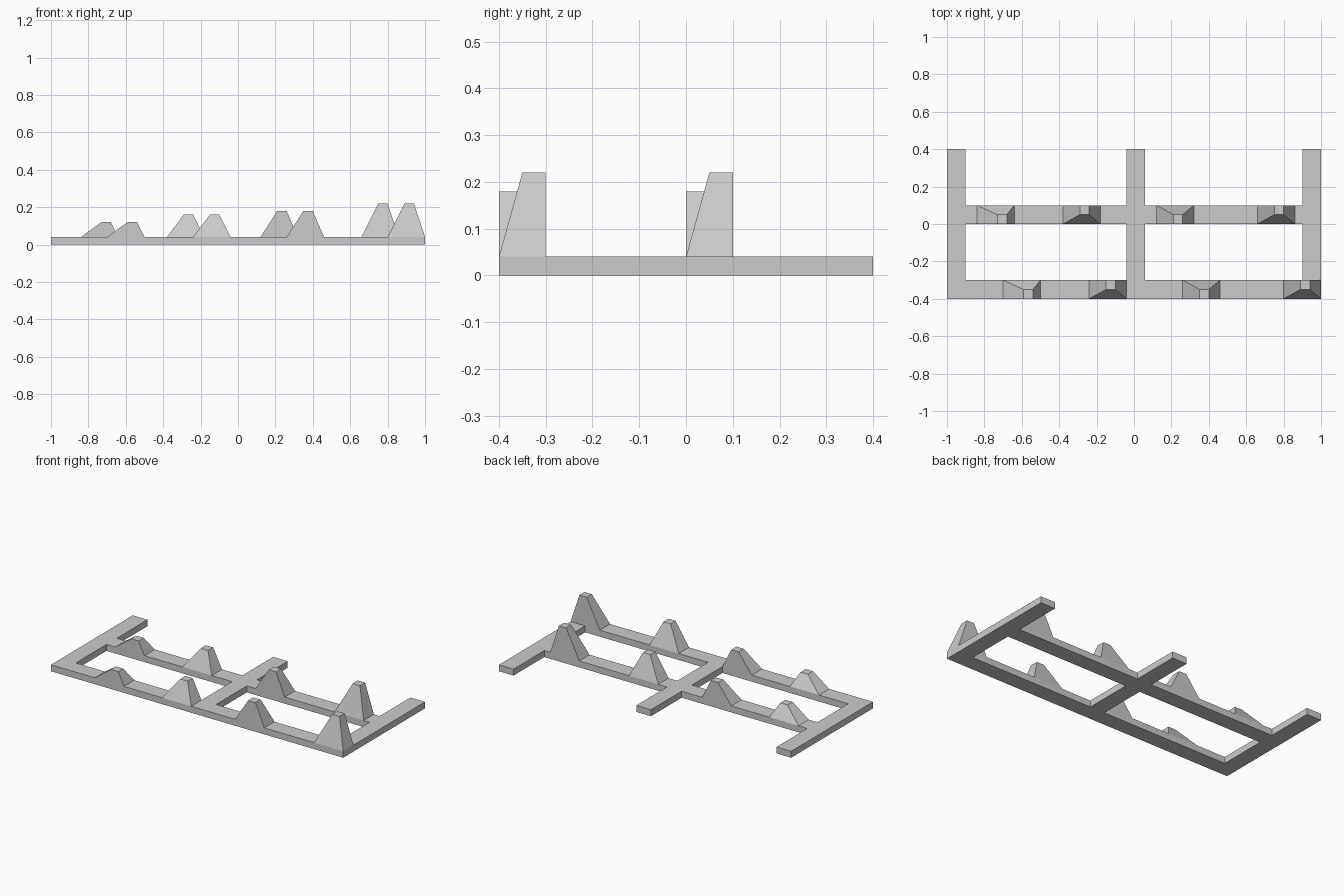
import bpy, bmesh

if "Cube" in bpy.data.objects:
    bpy.data.objects.remove(bpy.data.objects["Cube"])

grey = bpy.data.materials.new("plain grey")
grey.diffuse_color = (0.6, 0.6, 0.6, 1)
grey.use_nodes = True
grey.node_tree.nodes["Principled BSDF"].inputs["Base Color"].default_value = grey.diffuse_color

BASE_H = 0.04
BAR = 0.10


def finish(bm, name):
    bmesh.ops.recalc_face_normals(bm, faces=bm.faces)
    mesh = bpy.data.meshes.new(name)
    bm.to_mesh(mesh)
    bm.free()
    mesh.materials.append(grey)
    bpy.context.collection.objects.link(bpy.data.objects.new(name, mesh))


# Flat frame: three lengthwise bars joined by two cross bars, as one solid
xs = [-1.0, -0.9, -0.04, 0.06, 0.9, 1.0]
ys = [-0.4, -0.3, 0.0, 0.1, 0.4]
bm = bmesh.new()
for i in range(len(xs) - 1):
    for j in range(len(ys) - 1):
        if i % 2 == 0 or j % 2 == 0:
            x0, x1, y0, y1 = xs[i], xs[i + 1], ys[j], ys[j + 1]
            bm.faces.new([bm.verts.new((x, y, 0)) for x, y in
                          ((x0, y0), (x1, y0), (x1, y1), (x0, y1))])
bmesh.ops.remove_doubles(bm, verts=bm.verts, dist=1e-4)
top = bmesh.ops.extrude_face_region(bm, geom=bm.faces[:])["geom"]
bmesh.ops.translate(bm, vec=(0, 0, BASE_H),
                    verts=[g for g in top if isinstance(g, bmesh.types.BMVert)])
bmesh.ops.dissolve_limit(bm, angle_limit=0.01, verts=bm.verts, edges=bm.edges)
finish(bm, "frame")


def tooth(name, x, y, height, peak, slope_front):
    """Tapered tooth with one upright face and a sloping face opposite."""
    bm = bmesh.new()
    ty = y + (BAR / 2 if slope_front else 0)

    def ring(x0, x1, y0, y1, z):
        return [bm.verts.new((px, py, z)) for px, py in
                ((x0, y0), (x1, y0), (x1, y1), (x0, y1))]

    low = ring(x, x + 0.2, y, y + BAR, BASE_H)
    high = ring(x + peak, x + peak + 0.05, ty, ty + BAR / 2, height)
    bm.faces.new(low)
    bm.faces.new(high)
    for k in range(4):
        n = (k + 1) % 4
        bm.faces.new((low[k], low[n], high[n], high[k]))
    finish(bm, name)


# Teeth: left edge, height, peak offset, slope toward the front
teeth = [(-0.84, 0.12, 0.11, False), (-0.38, 0.16, 0.09, True),
         (0.12, 0.18, 0.09, False), (0.66, 0.22, 0.09, True)]
for row, y, shift in (("rear", 0.0, 0.0), ("front", -0.4, 0.14)):
    for n, (x, h, peak, slope) in enumerate(teeth, 1):
        tooth(f"{row}_tooth_{n}", x + shift, y, h, peak, slope)
